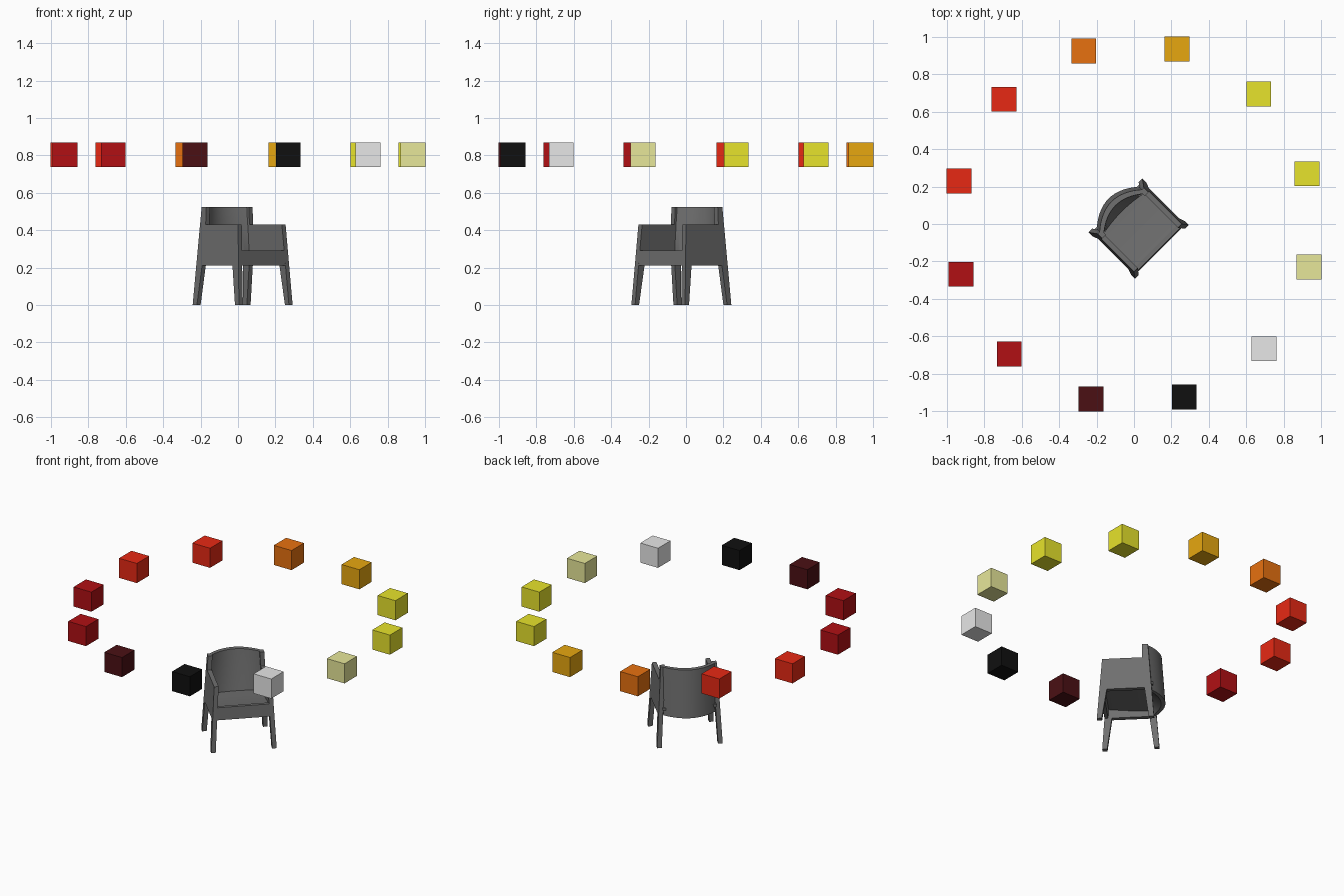
import bpy
import bmesh
import math

cube = bpy.data.objects.get("Cube")
if cube:
    bpy.data.objects.remove(cube, do_unlink=True)


def material(name, r, g, b):
    mat = bpy.data.materials.new(name)
    mat.use_nodes = True
    color = (r, g, b, 1)
    mat.diffuse_color = color
    mat.node_tree.nodes["Principled BSDF"].inputs["Base Color"].default_value = color
    return mat


charcoal = material("charcoal", .16, .16, .16)
yellow = material("yellow", .8, .77, .025)
amber = material("amber", .8, .386, .005)
orange = material("orange", .8, .165, .005)
red = material("red", .8, .022, .007)
dark_red = material("dark_red", .44, .005, .007)
maroon = material("maroon", .07, .005, .007)
black = material("black", .005, .005, .005)
silver = material("silver", .8, .8, .8)
pale = material("pale_yellow", .8, .8, .32)

TURN = math.radians(45)


def loft(name, sections, smooth=False):
    """Join closed sections with equal point counts and cap both ends."""
    bm = bmesh.new()
    rings = [[bm.verts.new(p) for p in s] for s in sections]
    count = len(rings[0])
    for a, b in zip(rings, rings[1:]):
        for i in range(count):
            j = (i + 1) % count
            bm.faces.new((a[i], a[j], b[j], b[i]))
    bm.faces.new(rings[0])
    bm.faces.new(rings[-1])
    bmesh.ops.recalc_face_normals(bm, faces=bm.faces)
    mesh = bpy.data.meshes.new(name)
    bm.to_mesh(mesh)
    bm.free()
    mesh.materials.append(charcoal)
    obj = bpy.data.objects.new(name, mesh)
    bpy.context.collection.objects.link(obj)
    obj.rotation_euler.z = TURN
    if smooth:
        bpy.ops.object.select_all(action="DESELECT")
        obj.select_set(True)
        bpy.context.view_layer.objects.active = obj
        bpy.ops.object.shade_smooth_by_angle(angle=math.radians(30))
    return obj


def outer_x(z):
    return .203 - .054 * z


# Side frames: two legs, arm panel and back post in one splayed outline
side = [(-.21, 0), (-.18, .43), (.065, .43), (.065, .525), (.1, .525),
        (.14, 0), (.108, 0), (.08, .21), (-.15, .21), (-.18, 0)]
for label, s in (("left", 1), ("right", -1)):
    loft(label + "_side_frame",
         [[(s * (outer_x(z) - inset), y, z) for y, z in side] for inset in (0, .028)])

# Seat: slightly dished slab sloping to the back
seat = [(-.185, .288), (-.1, .277), (0, .267), (.13, .262),
        (.13, .245), (0, .25), (-.1, .26), (-.185, .27)]
loft("seat", [[(x, y, z) for y, z in seat] for x in (-.168, .168)], smooth=True)

# Front apron
apron = [(-.195, .21), (-.19, .292), (-.168, .292), (-.173, .21)]
loft("front_apron", [[(x, y, z) for y, z in apron] for x in (-.168, .168)])

# Backrest: bowed panel that flows from the seat edge to a curved top
STEPS = 16
sections = []
for i in range(STEPS + 1):
    t = 2 * i / STEPS - 1
    bow = .07 * (1 - t * t)
    outline = [(.122 + bow, .21), (.1 + bow, .525), (.07 + bow, .525),
               (.073 + .7 * bow, .4), (.076 + .25 * bow, .262), (.096 + bow, .21)]
    sections.append([(.16 * t, y, z) for y, z in outline])
loft("backrest", sections, smooth=True)

# Ring of floating colour cubes
ring = [yellow, yellow, amber, orange, red, red,
        dark_red, dark_red, maroon, black, silver, pale]
for k, mat in enumerate(ring):
    a = math.radians(16.2 + 30 * k)
    bpy.ops.mesh.primitive_cube_add(
        size=.132, location=(.963 * math.cos(a), .963 * math.sin(a), .803))
    obj = bpy.context.object
    obj.name = f"colour_cube_{k + 1}"
    obj.data.materials.append(mat)
